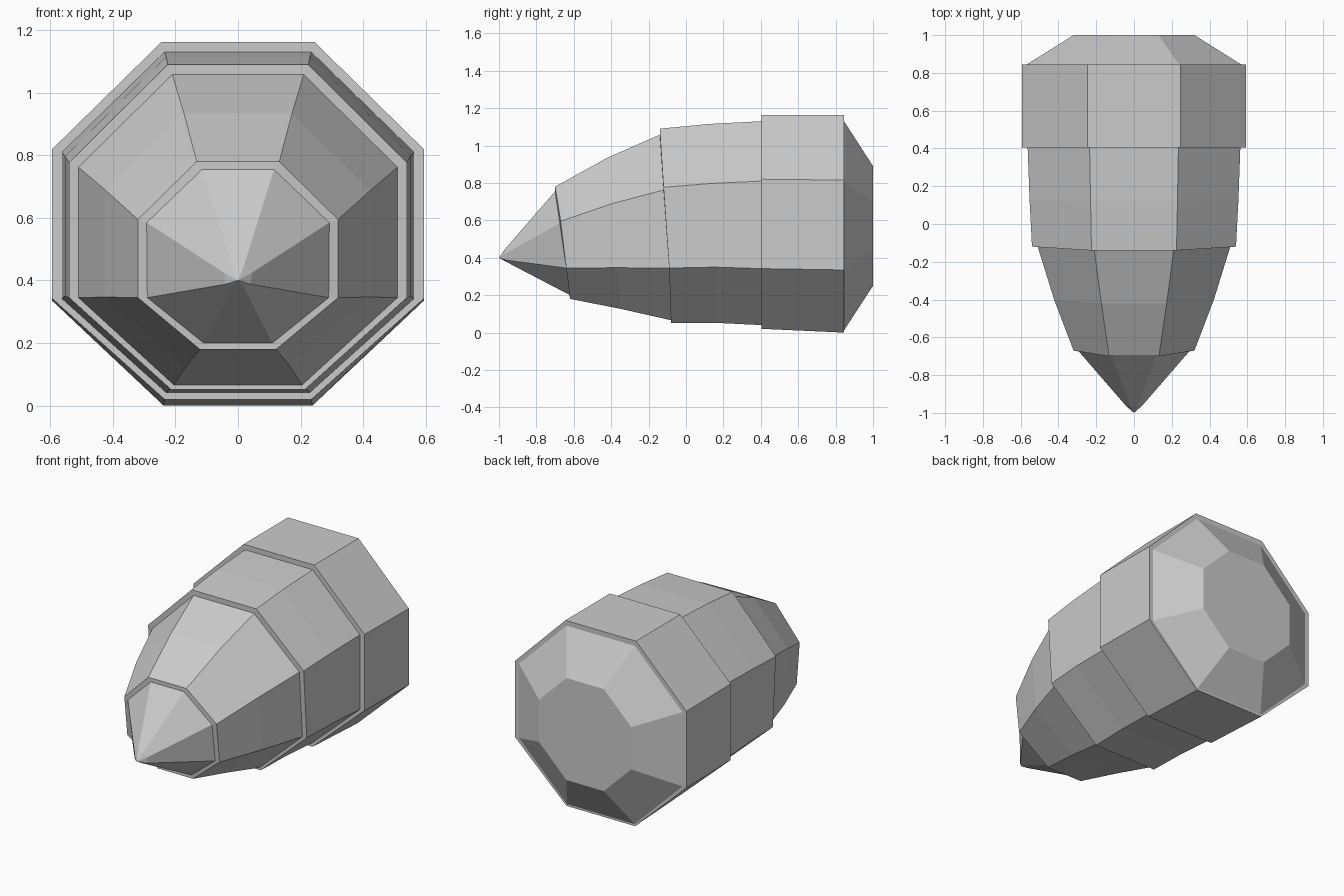
import bpy
import bmesh

if "Cube" in bpy.data.objects:
    bpy.data.objects.remove(bpy.data.objects["Cube"])


def ring(top, upper, lower, bottom):
    """Octagon mirrored in x from four right-hand (x, y, z) corners."""
    half = [top, upper, lower, bottom]
    return half + [(-x, y, z) for x, y, z in reversed(half)]


def loft(name, rings, tip=None, cap_end=False):
    bm = bmesh.new()
    loops = [[bm.verts.new(p) for p in r] for r in rings]
    for a, b in zip(loops, loops[1:]):
        for i in range(8):
            j = (i + 1) % 8
            bm.faces.new((a[i], a[j], b[j], b[i]))
    if tip:
        t = bm.verts.new(tip)
        for i in range(8):
            bm.faces.new((t, loops[0][(i + 1) % 8], loops[0][i]))
    if cap_end:
        bm.faces.new(loops[-1])
    bmesh.ops.recalc_face_normals(bm, faces=bm.faces)
    # make sure the shell points away from its axis
    c = sum((v.co.z for v in bm.verts)) / len(bm.verts)
    out = sum(f.normal.x * f.calc_center_median().x +
              f.normal.z * (f.calc_center_median().z - c) for f in bm.faces)
    if out < 0:
        bmesh.ops.reverse_faces(bm, faces=bm.faces)
    me = bpy.data.meshes.new(name)
    bm.to_mesh(me)
    bm.free()
    ob = bpy.data.objects.new(name, me)
    bpy.context.collection.objects.link(ob)
    return ob


# Rings from the nose backwards; each segment steps out from the one in front
nose_small = ring((.02, -.965, .45), (.045, -.96, .425), (.04, -.965, .388), (.018, -.965, .38))
nose_back = ring((.115, -.70, .755), (.292, -.675, .585), (.29, -.64, .345), (.11, -.62, .20))
taper_front = ring((.132, -.70, .78), (.32, -.67, .595), (.32, -.64, .345), (.122, -.62, .18))
taper_mid = ring((.173, -.42, .935), (.423, -.40, .688), (.423, -.37, .347), (.165, -.35, .127))
taper_back = ring((.21, -.14, 1.058), (.51, -.12, .762), (.51, -.09, .345), (.205, -.08, .066))
middle_front = ring((.225, -.14, 1.09), (.54, -.12, .777), (.54, -.09, .345), (.215, -.08, .052))
middle_mid = ring((.23, .12, 1.115), (.553, .13, .797), (.553, .15, .35), (.222, .16, .052))
middle_back = ring((.235, .405, 1.13), (.563, .405, .81), (.563, .405, .342), (.228, .405, .04))
collar_front = ring((.245, .405, 1.162), (.594, .405, .82), (.594, .405, .342), (.235, .405, .02))
collar_back = ring((.245, .845, 1.162), (.594, .845, .815), (.594, .845, .335), (.238, .845, .0))
cap_front = ring((.237, .845, 1.13), (.567, .845, .803), (.567, .845, .337), (.235, .845, .012))
cap_back = ring((.13, 1, .89), (.32, 1, .702), (.32, 1, .438), (.13, 1, .25))

loft("nose_cone", [nose_small, nose_back], tip=(0, -1, .40))
loft("front_segment", [nose_back, taper_front, taper_mid, taper_back])
loft("middle_segment", [taper_back, middle_front, middle_mid, middle_back])
loft("rear_collar", [middle_back, collar_front, collar_back, cap_front])
loft("rear_cap", [cap_front, cap_back], cap_end=True)
